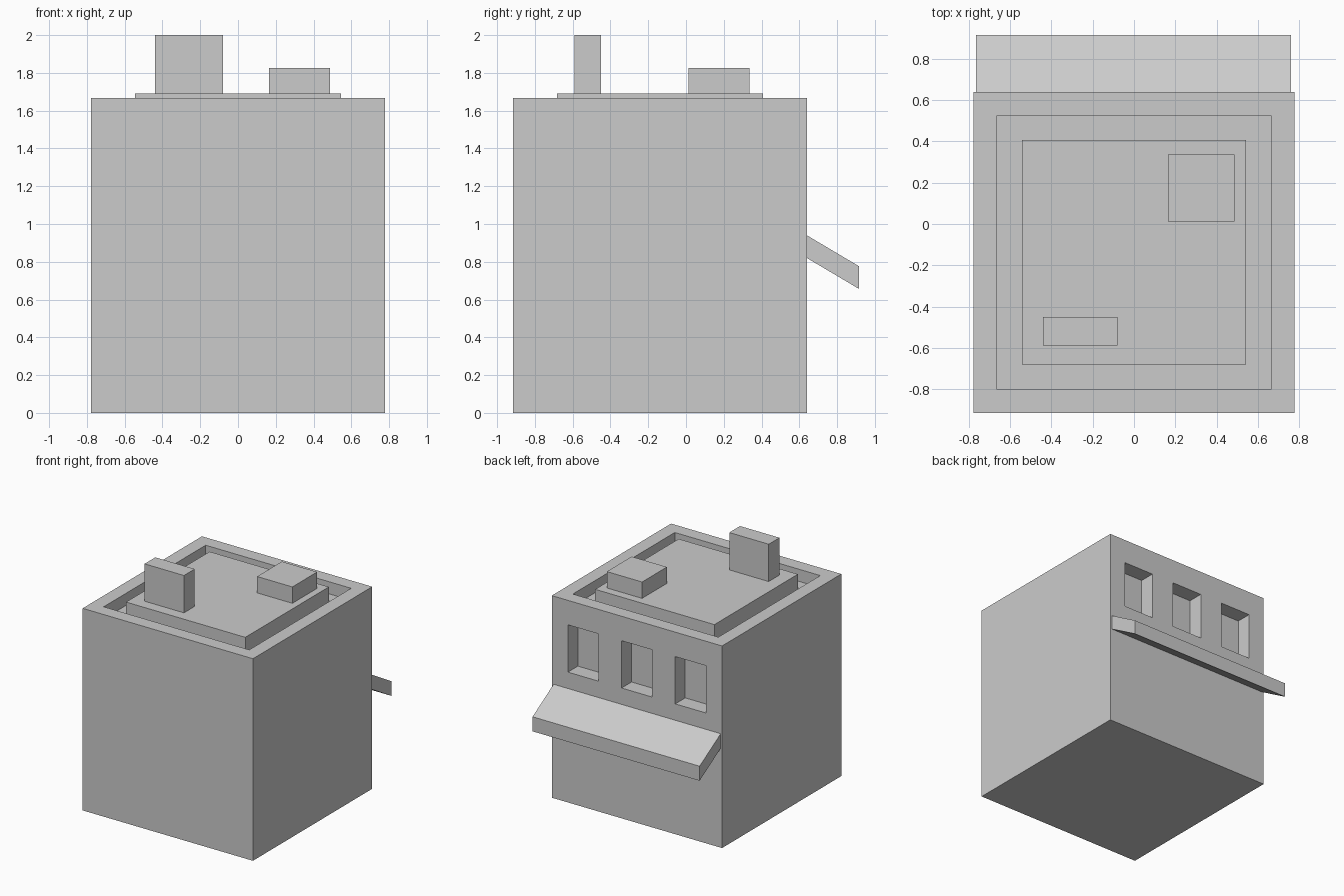
import bpy
import bmesh
from mathutils import Vector

if "Cube" in bpy.data.objects:
    bpy.data.objects.remove(bpy.data.objects["Cube"])


def finish(bm, name):
    bmesh.ops.recalc_face_normals(bm, faces=bm.faces)
    mesh = bpy.data.meshes.new(name)
    bm.to_mesh(mesh)
    bm.free()
    obj = bpy.data.objects.new(name, mesh)
    bpy.context.collection.objects.link(obj)
    return obj


def box_mesh(x, y, z):
    bm = bmesh.new()
    bmesh.ops.create_cube(bm, size=1)
    for v in bm.verts:
        v.co = [a + (c + 0.5) * (b - a) for (a, b), c in zip((x, y, z), v.co)]
    bm.normal_update()
    return bm


def inset(bm, faces, thickness, depth):
    bm.normal_update()
    bmesh.ops.inset_individual(bm, faces=faces, thickness=thickness,
                               depth=depth, use_even_offset=True)


# Building block
BACK = 0.64
bm = box_mesh((-0.777, 0.777), (-0.915, BACK), (0, 1.667))

# Roof: parapet rim, sunken gutter, raised deck
roof = max(bm.faces, key=lambda f: f.calc_center_median().z)
for thickness, depth in ((0.113, 0), (0, -0.1), (0.12, 0), (0, 0.125)):
    inset(bm, [roof], thickness, depth)

# Back wall: slice into a grid, then push the window panels inward
WINDOWS = ((-0.63, -0.35), (-0.14, 0.14), (0.35, 0.63))
SILL, HEAD = 1.075, 1.465


def facade():
    return [f for f in bm.faces if all(abs(v.co.y - BACK) < 1e-4 for v in f.verts)]


cuts = [(Vector((0, 0, z)), (0, 0, 1)) for z in (SILL, HEAD)]
cuts += [(Vector((x, 0, 0)), (1, 0, 0)) for pair in WINDOWS for x in pair]
for point, normal in cuts:
    faces = facade()
    edges = {e for f in faces for e in f.edges}
    verts = {v for f in faces for v in f.verts}
    bmesh.ops.bisect_plane(bm, geom=faces + list(edges) + list(verts),
                           plane_co=point, plane_no=normal)
panels = []
for f in facade():
    c = f.calc_center_median()
    if SILL < c.z < HEAD and any(a < c.x < b for a, b in WINDOWS):
        panels.append(f)
inset(bm, panels, 0, -0.13)
finish(bm, "building")

# Rooftop units
finish(box_mesh((-0.44, -0.08), (-0.59, -0.45), (1.692, 2.0)), "chimney")
finish(box_mesh((0.165, 0.487), (0.013, 0.337), (1.692, 1.827)), "roof_vent")

# Sloping awning: a slab sheared downward away from the wall
bm = box_mesh((-0.765, 0.76), (BACK, 0.915), (0.82, 0.94))
for v in bm.verts:
    if v.co.y > 0.9:
        v.co.z -= 0.163
finish(bm, "awning")
